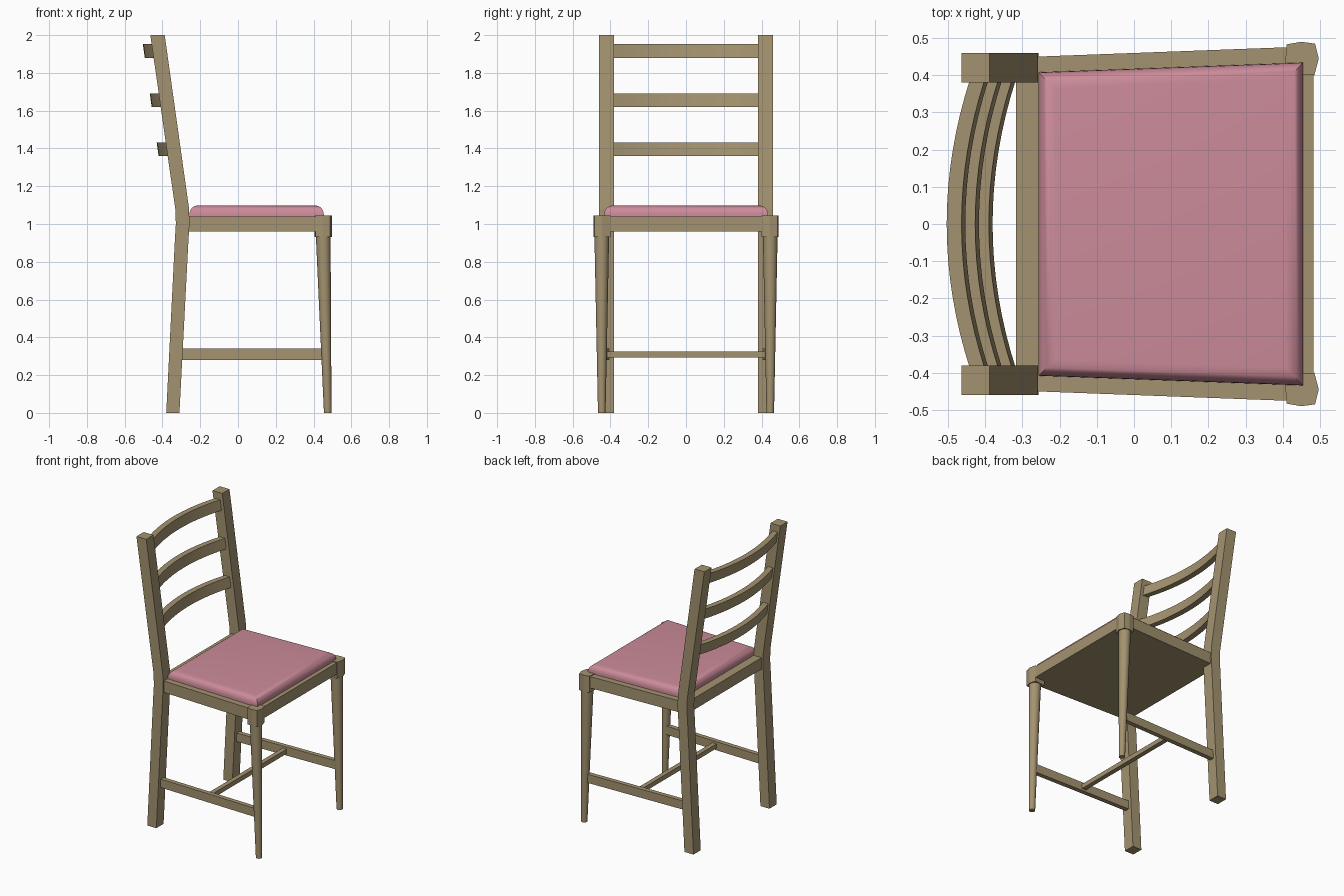
import bpy, bmesh
from mathutils import Vector

if "Cube" in bpy.data.objects:
    bpy.data.objects.remove(bpy.data.objects["Cube"])


def material(name, rgb):
    m = bpy.data.materials.new(name)
    m.diffuse_color = (*rgb, 1)
    m.use_nodes = True
    m.node_tree.nodes["Principled BSDF"].inputs["Base Color"].default_value = m.diffuse_color
    return m


WOOD = material("wood", (0.37, 0.29, 0.16))
PINK = material("pink_fabric", (0.60, 0.26, 0.32))


def loft(name, rings, mat=WOOD, smooth=None):
    """Skin a list of equal-length vertex rings and cap both ends."""
    bm = bmesh.new()
    rows = [[bm.verts.new(p) for p in r] for r in rings]
    n = len(rows[0])
    for a, b in zip(rows, rows[1:]):
        for i in range(n):
            j = (i + 1) % n
            bm.faces.new((a[i], a[j], b[j], b[i]))
    bm.faces.new(rows[0][::-1])
    bm.faces.new(rows[-1])
    bmesh.ops.recalc_face_normals(bm, faces=bm.faces[:])
    me = bpy.data.meshes.new(name)
    bm.to_mesh(me)
    bm.free()
    me.materials.append(mat)
    ob = bpy.data.objects.new(name, me)
    bpy.context.collection.objects.link(ob)
    if smooth:
        shade(ob, smooth)
    return ob


def shade(ob, angle):
    bpy.ops.object.select_all(action='DESELECT')
    ob.select_set(True)
    bpy.context.view_layer.objects.active = ob
    bpy.ops.object.shade_smooth_by_angle(angle=angle)


def prism(outline, z0, z1):
    return [[(x, y, z) for x, y in outline] for z in (z0, z1)]


def mirror_y(rings, s):
    return [[(p[0], s * p[1], p[2]) for p in r] for r in rings]


def circle(cx, cy, z, r, n=20):
    import math
    return [(cx + r * math.cos(2 * math.pi * i / n),
             cy + r * math.sin(2 * math.pi * i / n), z) for i in range(n)]


# Parts that come in left/right pairs
post_path = [(-0.38, -0.31, 0), (-0.334, -0.262, 0.92), (-0.329, -0.257, 1.0),
             (-0.332, -0.259, 1.08), (-0.464, -0.388, 2.0)]
post = [[(a, 0.38, z), (b, 0.38, z), (b, 0.46, z), (a, 0.46, z)] for a, b, z in post_path]
block = prism([(0.405, 0.405), (0.485, 0.40), (0.497, 0.445), (0.487, 0.485),
               (0.45, 0.49), (0.41, 0.483)], 0.93, 1.045)
leg = [circle(0.475, 0.446, 0, 0.02), circle(0.451, 0.446, 0.94, 0.039)]
side_bar = [[(x, y + d, z) for d, z in ((-0.016, 0.28), (0.016, 0.28), (0.016, 0.34), (-0.016, 0.34))]
            for x, y in ((-0.32, 0.42), (0.465, 0.44))]
for side, s in (("left", 1), ("right", -1)):
    loft("back_post_" + side, mirror_y(post, s))
    loft("front_leg_block_" + side, mirror_y(block, s))
    loft("front_leg_" + side, mirror_y(leg, s), smooth=0.6)
    loft("side_stretcher_" + side, mirror_y(side_bar, s))

# Cross stretcher joining the side stretchers
loft("cross_stretcher", [[(0.07 + dx, y, z) for dx, z in
     ((-0.016, 0.293), (0.016, 0.293), (0.016, 0.325), (-0.016, 0.325))] for y in (-0.425, 0.425)])

# Curved back slats, leaning with the posts
for k, z0 in enumerate((1.36, 1.62, 1.88)):
    rings = []
    for i in range(17):
        y = -0.39 + 0.78 * i / 16
        bow = 0.063 * (1 - (y / 0.39) ** 2)
        ring = []
        for dx, dz in ((-0.02, 0), (0.02, 0), (0.02, 0.072), (-0.02, 0.072)):
            ring.append((-0.295 - 0.141 * (z0 + dz - 1.06) - bow + dx, y, z0 + dz))
        rings.append(ring)
    loft(f"back_slat_{k + 1}", rings, smooth=0.6)

# Seat frame
loft("seat_frame", prism([(-0.318, -0.448), (0.483, -0.478), (0.483, 0.478), (-0.318, 0.448)], 0.96, 1.04))

# Cushion with rounded upper edge
cushion = loft("seat_cushion", prism([(-0.257, -0.408), (0.454, -0.434), (0.454, 0.434), (-0.257, 0.408)],
                                     1.03, 1.098), PINK)
bm = bmesh.new()
bm.from_mesh(cushion.data)
top = [e for e in bm.edges if all(v.co.z > 1.09 for v in e.verts)]
bmesh.ops.bevel(bm, geom=top, offset=0.045, segments=6, profile=0.5, affect='EDGES')
bm.to_mesh(cushion.data)
bm.free()
shade(cushion, 0.7)
